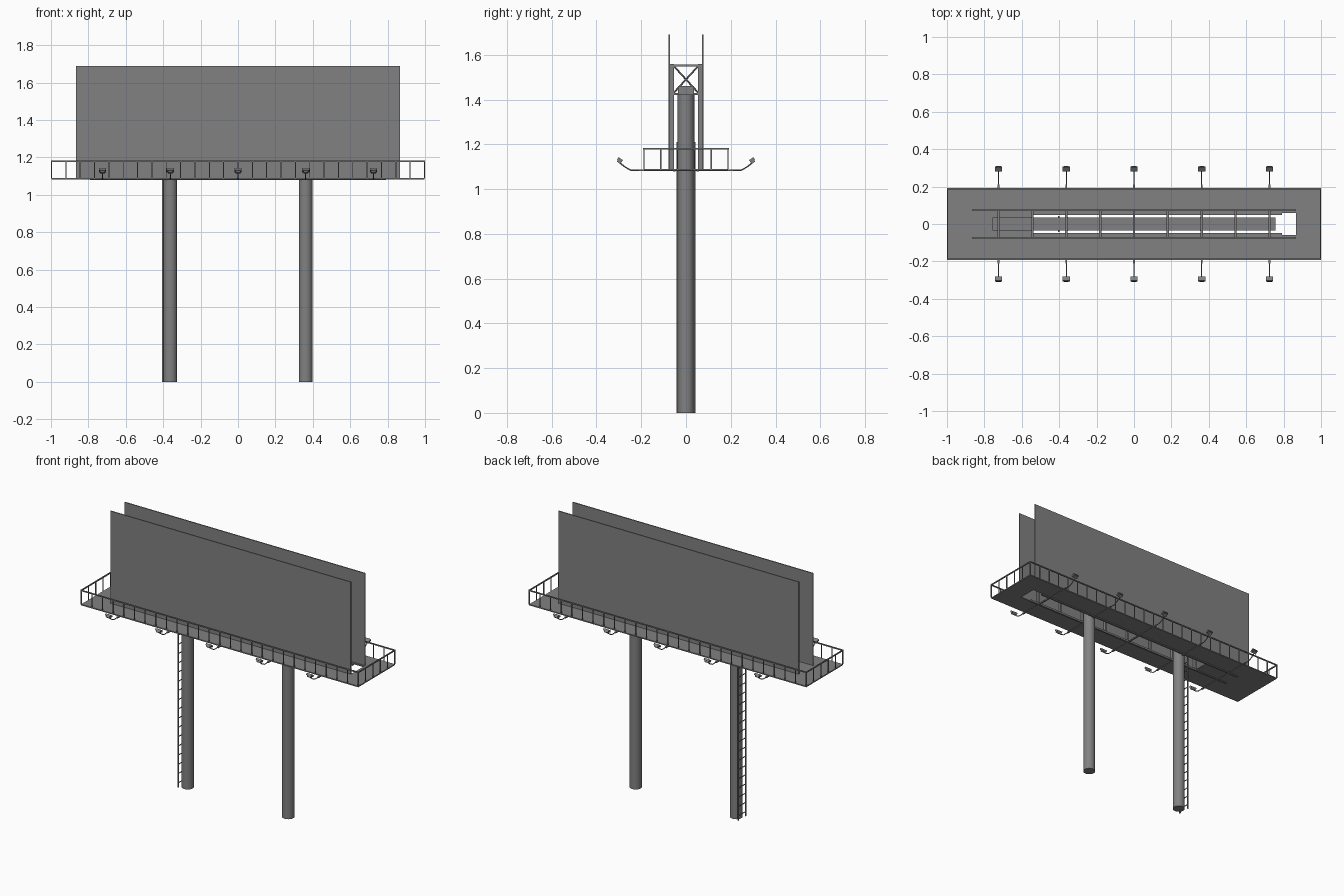
import bpy, bmesh, math
from mathutils import Vector, Matrix

cube = bpy.data.objects.get("Cube")
if cube:
    bpy.data.objects.remove(cube, do_unlink=True)

steel = bpy.data.materials.new("grey_steel")
steel.use_nodes = True
GREY = (0.22, 0.22, 0.22, 1)
steel.diffuse_color = GREY
steel.node_tree.nodes["Principled BSDF"].inputs["Base Color"].default_value = GREY


class Part:
    """Collects boxes and bars into one named object."""

    def __init__(self, name):
        self.name, self.bm = name, bmesh.new()

    def box(self, centre, size, tilt=0):
        m = (Matrix.Translation(centre) @ Matrix.Rotation(tilt, 4, 'X')
             @ Matrix.Diagonal((*size, 1)))
        bmesh.ops.create_cube(self.bm, size=1, matrix=m)

    def bar(self, a, b, radius, sides=6):
        a, b = Vector(a), Vector(b)
        d = b - a
        m = Matrix.Translation((a + b) / 2) @ d.to_track_quat('Z', 'Y').to_matrix().to_4x4()
        bmesh.ops.create_cone(self.bm, cap_ends=True, segments=sides, radius1=radius,
                              radius2=radius, depth=d.length, matrix=m)

    def done(self, smooth=False):
        mesh = bpy.data.meshes.new(self.name)
        self.bm.to_mesh(mesh)
        self.bm.free()
        mesh.materials.append(steel)
        ob = bpy.data.objects.new(self.name, mesh)
        bpy.context.collection.objects.link(ob)
        if smooth:
            bpy.ops.object.select_all(action='DESELECT')
            ob.select_set(True)
            bpy.context.view_layer.objects.active = ob
            bpy.ops.object.shade_smooth_by_angle(angle=math.radians(40))
        return ob


DECK = 1.09            # walkway top
HALF_X, HALF_Y = 0.997, 0.188
BAY = 0.181            # spacing of the frames
PILLAR_X = 2 * BAY

# Pillars
for name, x in (("left_pillar", PILLAR_X), ("right_pillar", -PILLAR_X)):
    p = Part(name)
    p.bar((x, 0, 0), (x, 0, 1.425), 0.037, 32)
    p.done(smooth=True)

# Main beam on the pillars
p = Part("main_beam")
p.box((0, 0, 1.44), (1.515, 0.07, 0.04))
p.done()

# Walkway with a long opening
p = Part("walkway")
xs, ys = (-HALF_X, -0.545, 0.865, HALF_X), (-HALF_Y, -0.06, 0.06, HALF_Y)
grid = [[p.bm.verts.new((x, y, DECK)) for y in ys] for x in xs]
for i in range(3):
    for j in range(3):
        if (i, j) != (1, 1):
            p.bm.faces.new((grid[i][j], grid[i + 1][j], grid[i + 1][j + 1], grid[i][j + 1]))
walkway = p.done()
thick = walkway.modifiers.new("thickness", 'SOLIDIFY')
thick.thickness = 0.007
thick.offset = -1

# Long bearers under the walkway
p = Part("walkway_bearers")
for side in (-1, 1):
    p.box((0, side * 0.053, 1.084), (1.585, 0.012, 0.012))
p.done()

# Display panels, one facing each way
for name, side in (("front_panel", -1), ("back_panel", 1)):
    p = Part(name)
    p.box((0, side * 0.074, (DECK + 1.69) / 2), (1.73, 0.007, 1.69 - DECK))
    p.done()

# Frames between the panels: posts, ties and cross braces
p = Part("panel_frames")
for i in range(-4, 5):
    x = i * BAY
    for side in (-1, 1):
        p.box((x, side * 0.062, (DECK + 1.56) / 2), (0.012, 0.017, 1.56 - DECK))
        p.bar((x, side * 0.055, 1.55), (x, -side * 0.055, 1.43), 0.004)
    for z in (1.552, 1.425):
        p.box((x, 0, z), (0.012, 0.115, 0.01))
p.done()

# Railing around the walkway
p = Part("railing")
TOP = 1.18
for side in (-1, 1):
    p.box((0, side * HALF_Y, TOP), (2, 0.007, 0.007))
    p.box((side * HALF_X, 0, TOP), (0.007, 2 * HALF_Y, 0.007))
    for i in range(27):
        x = -HALF_X + i * 2 * HALF_X / 26
        p.box((x, side * HALF_Y, (DECK + TOP) / 2), (0.005, 0.005, TOP - DECK))
    for i in range(1, 5):
        y = -HALF_Y + i * 2 * HALF_Y / 5
        p.box((side * HALF_X, y, (DECK + TOP) / 2), (0.005, 0.005, TOP - DECK))
p.done()

# Lamp arms under the walkway and lamps aimed at the panels
arms, lamps = Part("lamp_arms"), Part("lamps")
for i in range(-2, 3):
    x = i * 2 * BAY
    arms.box((x, 0, 1.084), (0.01, 0.42, 0.008))
    for side in (-1, 1):
        path = [(x, side * y, z) for y, z in ((0.2, 1.084), (0.245, 1.084),
                                              (0.27, 1.097), (0.297, 1.118))]
        for a, b in zip(path, path[1:]):
            arms.bar(a, b, 0.003)
        tilt = side * math.radians(35)
        lamps.box((x, side * 0.299, 1.122), (0.026, 0.018, 0.01), tilt)
        lamps.box((x, side * 0.295, 1.131), (0.038, 0.024, 0.012), tilt)
arms.done()
lamps.done()

# Ladder on the outer side of the right pillar, up through the opening
p = Part("ladder")
LADDER_X, LADDER_TOP = -0.403, 1.21
for side in (-1, 1):
    p.box((LADDER_X, side * 0.038, LADDER_TOP / 2), (0.008, 0.007, LADDER_TOP))
for i in range(20):
    z = 0.03 + i * 0.06
    p.bar((LADDER_X, -0.038, z), (LADDER_X, 0.038, z), 0.003)
p.done()
